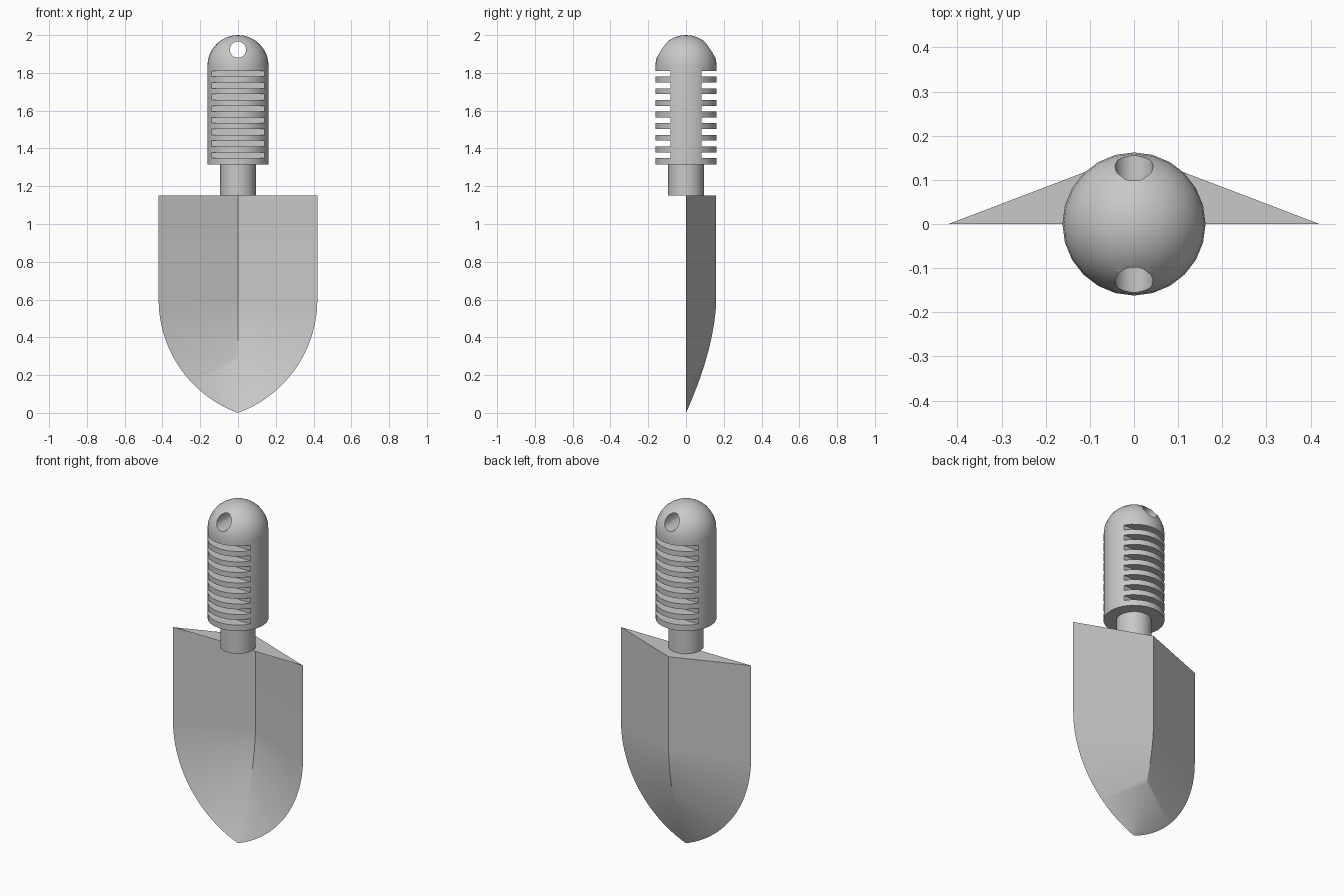
import bpy, bmesh, math
from mathutils import Matrix

if "Cube" in bpy.data.objects:
    bpy.data.objects.remove(bpy.data.objects["Cube"])

grey = bpy.data.materials.new("light_grey")
grey.diffuse_color = (0.58, 0.58, 0.58, 1)
grey.use_nodes = True
grey.node_tree.nodes["Principled BSDF"].inputs["Base Color"].default_value = grey.diffuse_color


def make_object(name, bm):
    mesh = bpy.data.meshes.new(name)
    bm.to_mesh(mesh)
    bm.free()
    ob = bpy.data.objects.new(name, mesh)
    bpy.context.collection.objects.link(ob)
    mesh.materials.append(grey)
    return ob


def smooth(ob, degrees=30):
    bpy.ops.object.select_all(action='DESELECT')
    ob.select_set(True)
    bpy.context.view_layer.objects.active = ob
    bpy.ops.object.shade_smooth_by_angle(angle=math.radians(degrees))


def lathe(name, profile, sides=24):
    """Spin a (radius, z) profile around the z axis into a closed solid."""
    bm = bmesh.new()
    verts = [bm.verts.new((r, 0, z)) for r, z in profile]
    edges = [bm.edges.new(pair) for pair in zip(verts, verts[1:])]
    bmesh.ops.spin(bm, geom=verts + edges, cent=(0, 0, 0), axis=(0, 0, 1),
                   angle=2 * math.pi, steps=sides)
    bmesh.ops.remove_doubles(bm, verts=bm.verts, dist=1e-5)
    bmesh.ops.recalc_face_normals(bm, faces=bm.faces)
    return make_object(name, bm)


def cut(ob, cutter):
    mod = ob.modifiers.new("cut", 'BOOLEAN')
    mod.operation = 'DIFFERENCE'
    mod.solver = 'EXACT'
    mod.object = cutter
    bpy.ops.object.select_all(action='DESELECT')
    ob.select_set(True)
    bpy.context.view_layer.objects.active = ob
    bpy.ops.object.modifier_apply(modifier=mod.name)
    bpy.data.objects.remove(cutter)


# Grip: cylinder with a domed top
R, DOME_Z, BOTTOM = 0.162, 1.838, 1.315
dome = [(R * math.cos(a), DOME_Z + R * math.sin(a))
        for a in (math.pi / 2 * i / 8 for i in range(8))]
grip = lathe("grip", [(0, BOTTOM), (R, BOTTOM)] + dome + [(0, DOME_Z + R)])

# Grip slots, eight on the front and eight on the back
bm = bmesh.new()
for i in range(8):
    for side in (-1, 1):
        bmesh.ops.create_cube(bm, size=1, matrix=Matrix.Translation(
            (0, side * 0.182, 1.795 - i * 0.0615)) @ Matrix.Diagonal((0.5, 0.2, 0.0305, 1)))
slots = make_object("slot_cutter", bm)
slots.hide_render = True
cut(grip, slots)

# Hanging hole from front to back through the dome
bm = bmesh.new()
bmesh.ops.create_cone(bm, cap_ends=True, segments=24, radius1=0.043, radius2=0.043, depth=0.6,
                      matrix=Matrix.Translation((0, 0, 1.923)) @ Matrix.Rotation(math.pi / 2, 4, 'X'))
hole = make_object("hole_cutter", bm)
hole.hide_render = True
cut(grip, hole)
smooth(grip)

# Neck between grip and blade
neck = lathe("neck", [(0, 1.15), (0.094, 1.15), (0.094, BOTTOM), (0, BOTTOM)])
smooth(neck)

# Blade: open V-shaped shell with rounded, pointed lower end and a flat top plate
TOP, BEND, HALF, DEPTH = 1.15, 0.6, 0.42, 0.16
arc_r = (HALF ** 2 + BEND ** 2) / (2 * HALF)
arc_end = math.asin(BEND / arc_r)
STEPS = 24
rows = [(HALF, TOP, DEPTH, TOP)]
for i in range(STEPS + 1):
    t = i / STEPS
    a = arc_end * t
    drop = t ** 1.5                      # spine falls later than the rim
    rows.append((HALF - arc_r * (1 - math.cos(a)), BEND - arc_r * math.sin(a),
                 DEPTH * (1 - drop ** 1.7), BEND * (1 - drop)))
bm = bmesh.new()
grid = [[bm.verts.new(p) for p in ((-x, 0, z), (0, y, sz), (x, 0, z))]
        for x, z, y, sz in rows]
for upper, lower in zip(grid, grid[1:]):
    for k in (0, 1):
        bm.faces.new((upper[k], lower[k], lower[k + 1], upper[k + 1]))
plate = bm.faces.new(grid[0])
bmesh.ops.remove_doubles(bm, verts=bm.verts, dist=1e-5)
bmesh.ops.recalc_face_normals(bm, faces=bm.faces)
bm.normal_update()
if max(bm.faces, key=lambda f: f.calc_center_median().z).normal.z < 0:
    bmesh.ops.reverse_faces(bm, faces=bm.faces)
blade = make_object("blade", bm)
smooth(blade)
